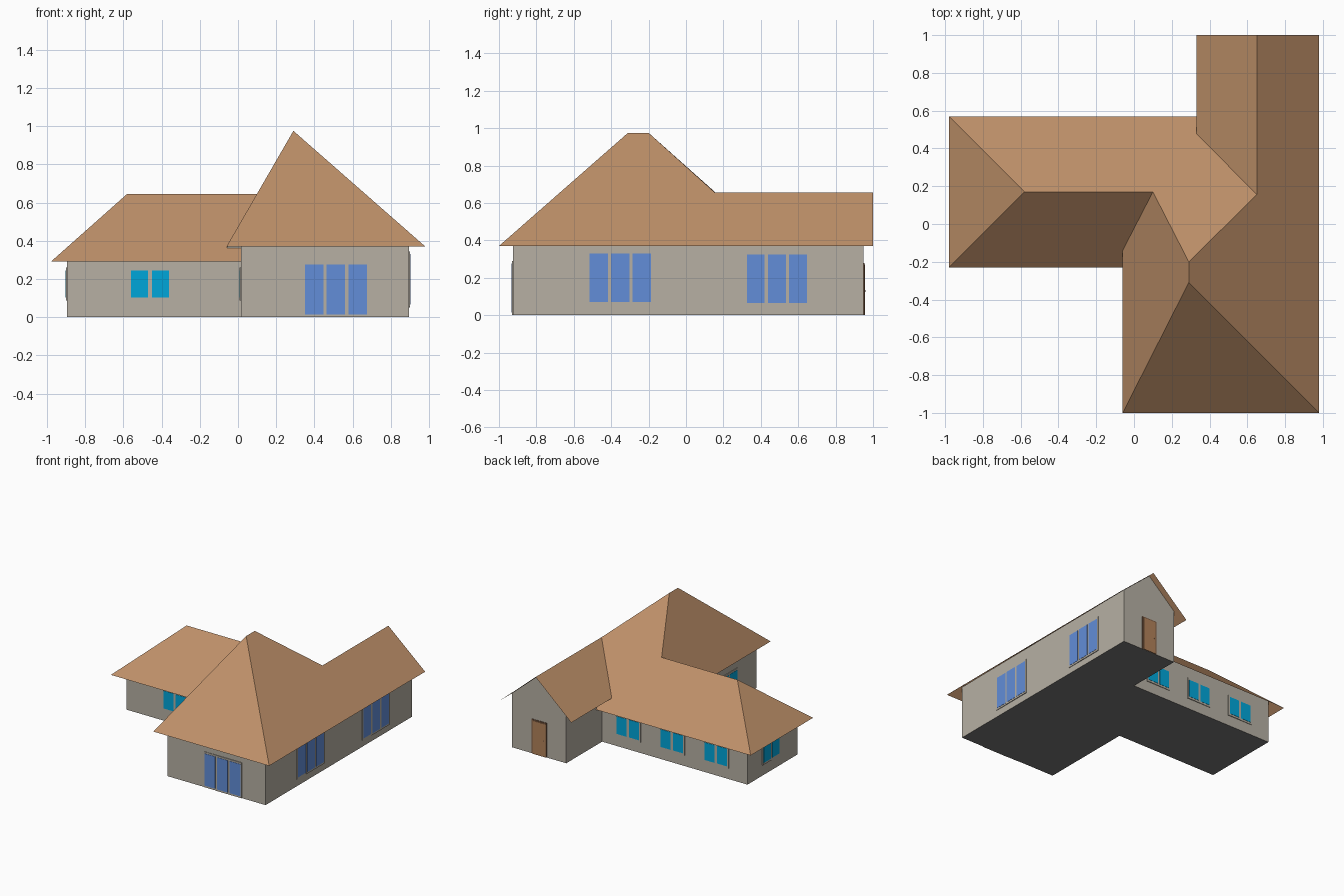
import bpy, bmesh
from mathutils import Vector

if "Cube" in bpy.data.objects:
    bpy.data.objects.remove(bpy.data.objects["Cube"])


def material(name, rgb):
    m = bpy.data.materials.new(name)
    lin = [((c / 255 + 0.055) / 1.055) ** 2.4 if c > 10 else c / 255 / 12.92 for c in rgb]
    m.diffuse_color = (*lin, 1)
    m.use_nodes = True
    m.node_tree.nodes["Principled BSDF"].inputs["Base Color"].default_value = m.diffuse_color
    return m


ROOF = material("roof tile brown", (190, 144, 105))
WALL = material("wall beige", (183, 176, 164))
FLOOR = material("floor grey", (118, 118, 118))
BLUE = material("door glass blue", (98, 141, 216))
TEAL = material("window glass teal", (0, 166, 218))
WOOD = material("door wood", (178, 130, 90))
TRIM = material("door frame brown", (125, 92, 68))


def mesh_object(name, polys, mat, upward=False):
    """Flat-faced object from polygons, welding shared corners."""
    bm = bmesh.new()
    for poly in polys:
        f = bm.faces.new([bm.verts.new(p) for p in poly])
        f.normal_update()
        if upward and f.normal.z < 0:
            f.normal_flip()
    bmesh.ops.remove_doubles(bm, verts=bm.verts, dist=0.0005)
    me = bpy.data.meshes.new(name)
    bm.to_mesh(me)
    bm.free()
    me.materials.append(mat)
    ob = bpy.data.objects.new(name, me)
    bpy.context.collection.objects.link(ob)
    return ob


# Roof: main ridge, junctions and eave corners
HI, LO = 0.37, 0.29                       # eave heights of the tall and low wings
ridge_f, ridge_b = (0.29, -0.31, 0.975), (0.29, -0.20, 0.975)
front_l, front_r = (-0.06, -1, HI), (0.98, -1, HI)
valley_l, join_l = (-0.06, -0.14, HI), (0.10, 0.17, 0.645)
valley_b, join_b = (0.33, 0.48, HI), (0.65, 0.155, 0.655)
left_f, left_b, left_top = (-0.98, -0.23, LO), (-0.98, 0.57, LO), (-0.58, 0.17, 0.645)
gable_l, gable_top, gable_r = (0.33, 1, HI), (0.65, 1, 0.655), (0.98, 1, HI)
mesh_object("roof", [
    (front_l, front_r, ridge_f),
    (front_r, gable_r, gable_top, join_b, ridge_b, ridge_f),
    (front_l, ridge_f, ridge_b, join_l, valley_l),
    (gable_l, valley_b, join_b, gable_top),
    (left_b, left_f, left_top),
    (left_f, (0.015, -0.23, LO), (0.015, -0.14, HI), valley_l, join_l, left_top),
    (left_b, left_top, join_l, ridge_b, join_b, valley_b, (0.41, 0.48, HI), (0.41, 0.57, LO)),
], ROOF, upward=True)

# Walls: footprint corners with the height where each meets the roof
outline = [
    (0.015, -0.925, 0.434), (0.895, -0.925, 0.434), (0.895, 0.95, 0.442),
    (0.65, 0.95, 0.653), (0.41, 0.95, 0.439), (0.41, 0.49, 0.439), (0.33, 0.49, 0.36),
    (-0.895, 0.49, 0.36), (-0.895, -0.15, 0.36), (-0.06, -0.15, 0.36),
    (0.015, -0.15, 0.495), (0.015, -0.852, 0.495),
]
walls = [((a[0], a[1], 0), (b[0], b[1], 0), b, a)
         for a, b in zip(outline, outline[1:] + outline[:1])]
mesh_object("walls", walls, WALL)
mesh_object("floor", [[(x, y, 0) for x, y, z in reversed(outline)]], FLOOR)


def plate(name, wall, a, b, z0, z1, depth, mat):
    """Thin plate on a wall; wall = (axis of the normal, position, outward sign)."""
    axis, pos, sign = wall
    bm = bmesh.new()
    bmesh.ops.create_cube(bm, size=1)
    d = pos + sign * depth / 2
    for v in bm.verts:
        along = (a + b) / 2 + v.co[1 - axis] * (b - a)
        co = Vector((0, 0, (z0 + z1) / 2 + v.co.z * (z1 - z0)))
        co[axis] = d + v.co[axis] * depth
        co[1 - axis] = along
        v.co = co
    me = bpy.data.meshes.new(name)
    bm.to_mesh(me)
    bm.free()
    me.materials.append(mat)
    bpy.context.collection.objects.link(bpy.data.objects.new(name, me))


def glazing(name, wall, start, count, pane, gap, z0, z1, glass):
    """Row of glass panes, each in its own raised frame."""
    m = gap / 2 + 0.002
    for i in range(count):
        a = start + i * (pane + gap)
        d = 0.004 if i == 0 else 0.006
        plate(f"{name}_frame_{i}", wall, a - m, a + pane + m, max(z0 - m - 0.004, 0.001), z1 + m + 0.003, d, WALL)
        plate(f"{name}_pane_{i}", wall, a, a + pane, z0, z1, d + 0.002, glass)


FRONT, RIGHT, GABLE = (1, -0.925, -1), (0, 0.895, 1), (1, 0.95, 1)
LEFT_FRONT, LEFT_BACK, LEFT_END, INNER = (1, -0.15, -1), (1, 0.49, 1), (0, -0.895, -1), (0, 0.015, -1)

# Blue sliding glass doors and tall windows
glazing("patio_door", FRONT, 0.35, 3, 0.097, 0.017, 0.015, 0.275, BLUE)
glazing("right_window_front", RIGHT, -0.515, 3, 0.098, 0.017, 0.07, 0.33, BLUE)
glazing("right_window_back", RIGHT, 0.325, 3, 0.096, 0.017, 0.065, 0.325, BLUE)

# Teal two-pane windows
teal_windows = [(LEFT_FRONT, -0.56), (LEFT_END, 0.09), (INNER, -0.67),
                (LEFT_BACK, 0.075), (LEFT_BACK, -0.32), (LEFT_BACK, -0.715)]
for n, (wall, start) in enumerate(teal_windows):
    glazing(f"window_{n}", wall, start, 2, 0.09, 0.02, 0.102, 0.245, TEAL)

# Back door in the gable wall
plate("door_frame", GABLE, 0.583, 0.717, 0.001, 0.28, 0.004, TRIM)
plate("door_leaf", GABLE, 0.593, 0.707, 0.001, 0.27, 0.007, WOOD)
plate("door_handle", GABLE, 0.603, 0.611, 0.125, 0.135, 0.009, TRIM)
